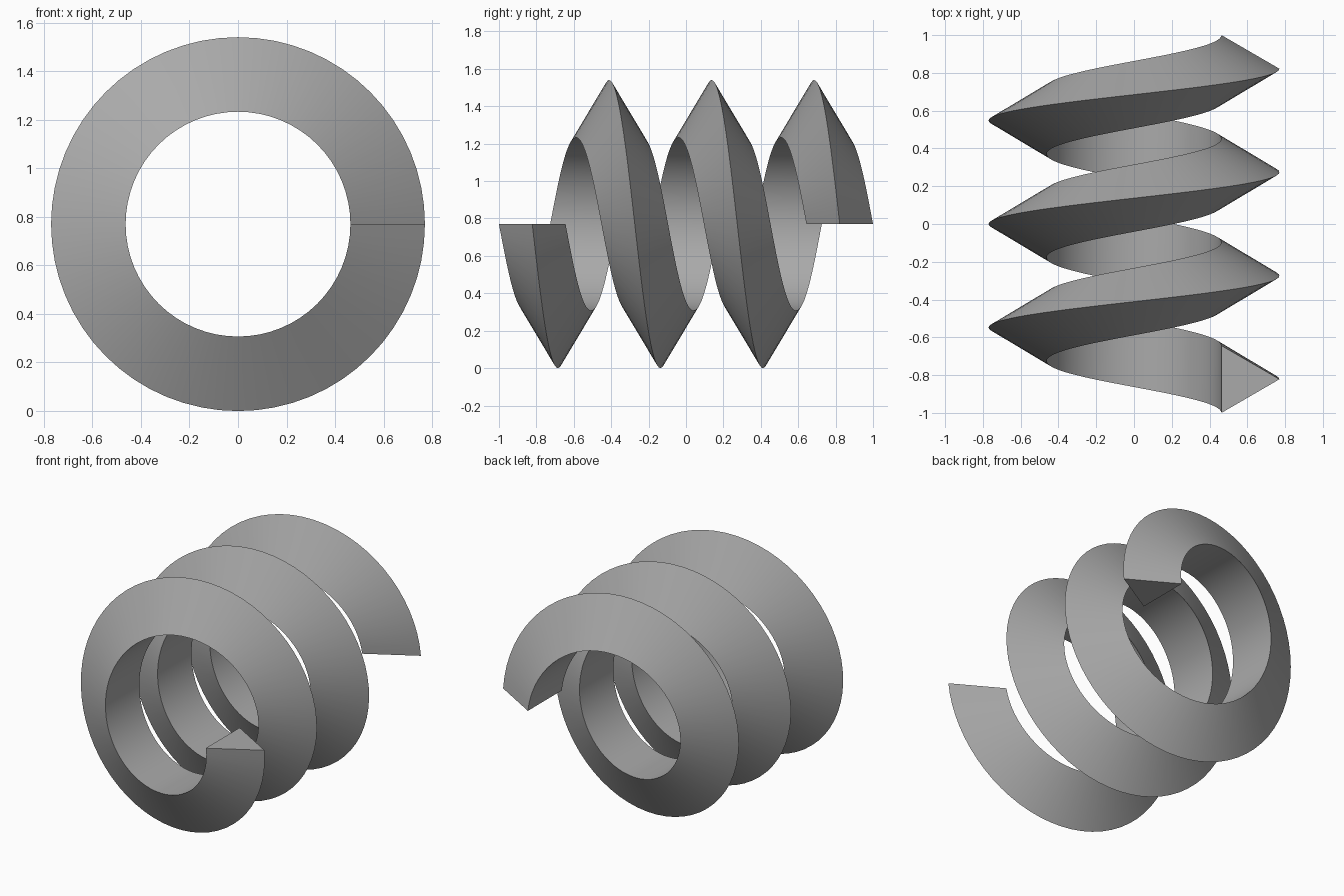
import bpy, bmesh, math

cube = bpy.data.objects.get("Cube")
if cube:
    bpy.data.objects.remove(cube, do_unlink=True)

INNER, OUTER, HALF_WIDTH = 0.463, 0.77, 0.178
TURNS, STEPS, TRAVEL = 3, 64, 1.644

# Single grey material
grey = bpy.data.materials.new("Grey")
grey.use_nodes = True
colour = (0.4, 0.4, 0.4, 1)
grey.diffuse_color = colour
grey.node_tree.nodes["Principled BSDF"].inputs["Base Color"].default_value = colour

# Triangular thread section (radius, offset along the axis)
section = [(INNER, -HALF_WIDTH), (OUTER, 0), (INNER, HALF_WIDTH)]

# Sweep the section along a helix about the y axis
bm = bmesh.new()
rings = []
for i in range(TURNS * STEPS + 1):
    a = math.tau * i / STEPS
    y = TRAVEL * (i / (TURNS * STEPS) - 0.5)
    rings.append([bm.verts.new((r * math.cos(a), y + d, OUTER - r * math.sin(a)))
                  for r, d in section])
for a, b in zip(rings, rings[1:]):
    for j in range(3):
        k = (j + 1) % 3
        bm.faces.new((a[j], a[k], b[k], b[j]))

# Flat end caps
bm.faces.new(rings[0])
bm.faces.new(rings[-1])
bmesh.ops.recalc_face_normals(bm, faces=bm.faces[:])

mesh = bpy.data.meshes.new("spiral_thread")
bm.to_mesh(mesh)
bm.free()
mesh.materials.append(grey)
thread = bpy.data.objects.new("spiral_thread", mesh)
bpy.context.collection.objects.link(thread)

bpy.ops.object.select_all(action="DESELECT")
thread.select_set(True)
bpy.context.view_layer.objects.active = thread
bpy.ops.object.shade_smooth_by_angle(angle=math.radians(30))
